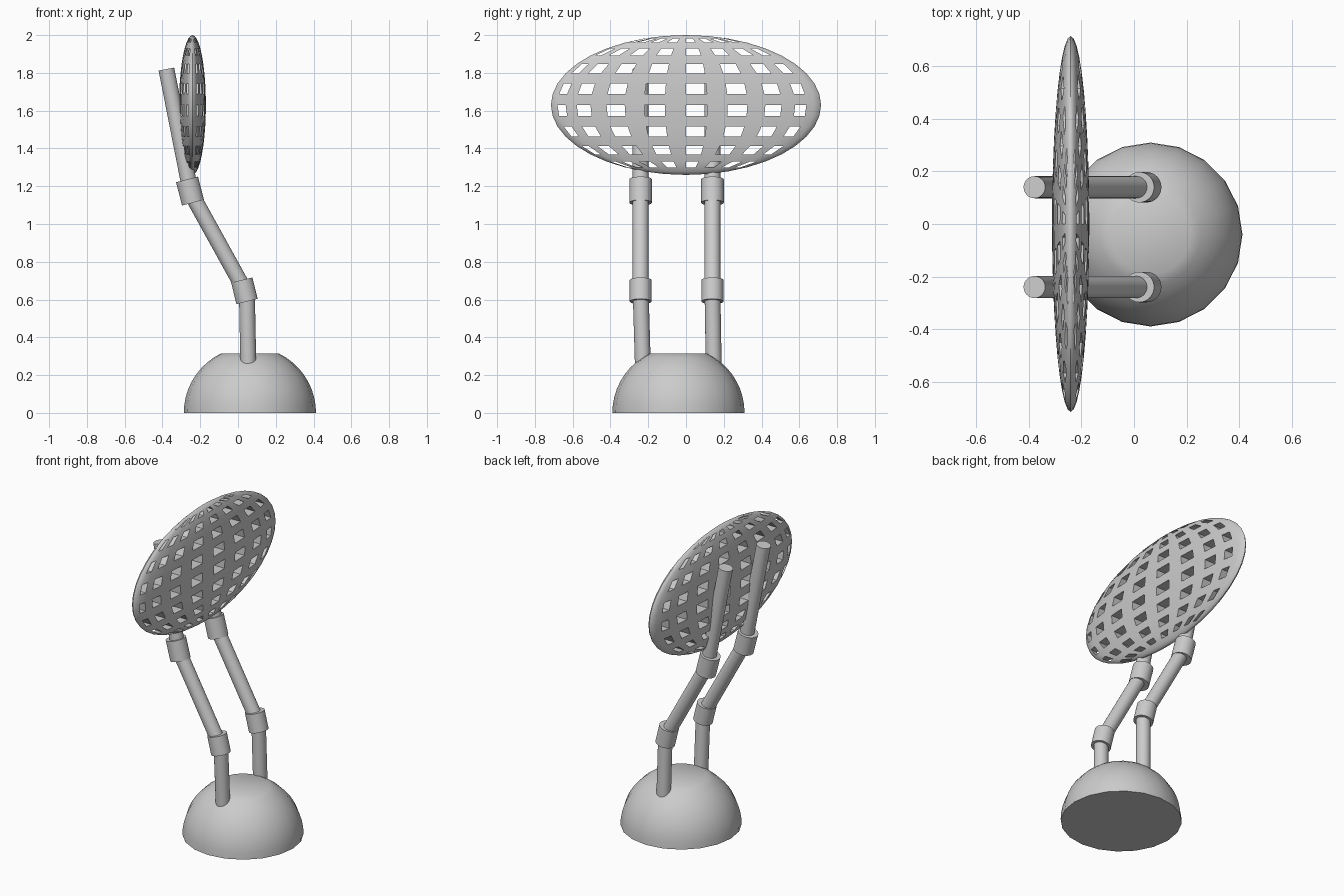
import bpy, bmesh
from math import pi, sin, cos, asin, atan2, floor, radians
from mathutils import Vector

cube = bpy.data.objects.get("Cube")
if cube:
    bpy.data.objects.remove(cube)

grey = bpy.data.materials.new("light_grey")
grey.use_nodes = True
grey.diffuse_color = (0.6, 0.6, 0.6, 1)
grey.node_tree.nodes["Principled BSDF"].inputs["Base Color"].default_value = (0.6, 0.6, 0.6, 1)


def add_object(name, bm, location=(0, 0, 0)):
    bmesh.ops.recalc_face_normals(bm, faces=bm.faces)
    mesh = bpy.data.meshes.new(name)
    bm.to_mesh(mesh)
    bm.free()
    mesh.materials.append(grey)
    obj = bpy.data.objects.new(name, mesh)
    obj.location = location
    bpy.context.collection.objects.link(obj)
    bpy.ops.object.select_all(action="DESELECT")
    obj.select_set(True)
    bpy.context.view_layer.objects.active = obj
    bpy.ops.object.shade_smooth_by_angle(angle=radians(35))
    return obj


def rod(name, start, end, radius):
    start, end = Vector(start), Vector(end)
    axis = end - start
    bm = bmesh.new()
    bmesh.ops.create_cone(bm, cap_ends=True, segments=32, radius1=radius,
                          radius2=radius, depth=axis.length)
    obj = add_object(name, bm, (start + end) / 2)
    obj.rotation_mode = "QUATERNION"
    obj.rotation_quaternion = axis.to_track_quat("Z", "Y")


# Truncated dome base
R, TOP, SIDES, STEPS = 0.35, 0.315, 20, 9
bm = bmesh.new()
rings = []
for s in range(STEPS + 1):
    t = asin(TOP / R) * s / STEPS
    rings.append([bm.verts.new((R * cos(t) * cos(2 * pi * k / SIDES),
                                R * cos(t) * sin(2 * pi * k / SIDES),
                                R * sin(t))) for k in range(SIDES)])
for low, high in zip(rings, rings[1:]):
    for k in range(SIDES):
        n = (k + 1) % SIDES
        bm.faces.new((low[k], low[n], high[n], high[k]))
bm.faces.new(rings[0])
bm.faces.new(rings[-1])
add_object("dome_base", bm, (0.063, -0.04, 0))

# Two jointed arms with collars
for side, y, foot_y in (("right", -0.24, -0.228), ("left", 0.14, 0.147)):
    rod(side + "_lower_arm", (0.055, foot_y, 0.24), (0.047, y, 0.64), 0.042)
    rod(side + "_lower_collar", (0.048, y, 0.59), (0.02, y, 0.703), 0.058)
    rod(side + "_middle_arm", (0.035, y, 0.65), (-0.25, y, 1.165), 0.042)
    rod(side + "_upper_collar", (-0.238, y, 1.113), (-0.27, y, 1.236), 0.06)
    rod(side + "_upper_arm", (-0.25, y, 1.165), (-0.379, y, 1.82), 0.042)

# Lens-shaped disc pierced by rows of square tunnels
bm = bmesh.new()
bmesh.ops.create_uvsphere(bm, u_segments=40, v_segments=20, radius=1)
pairs = {}
cell = radians(9)
for f in bm.faces:
    c = f.calc_center_median().normalized()
    col = floor(atan2(c.y, abs(c.x)) / cell)
    row = floor(asin(c.z) / cell)
    if col % 2 == 0 and -8 <= col <= 6 and row % 2 == 1 and abs(row) <= 7:
        pairs.setdefault((col, row), []).append(f)
for pair in pairs.values():
    edges = [e for f in pair for e in f.edges]
    bmesh.ops.delete(bm, geom=pair, context="FACES_ONLY")
    bmesh.ops.bridge_loops(bm, edges=edges)
bmesh.ops.scale(bm, vec=(0.071, 0.715, 0.37), verts=bm.verts)
add_object("pierced_disc", bm, (-0.241, 0, 1.63))
